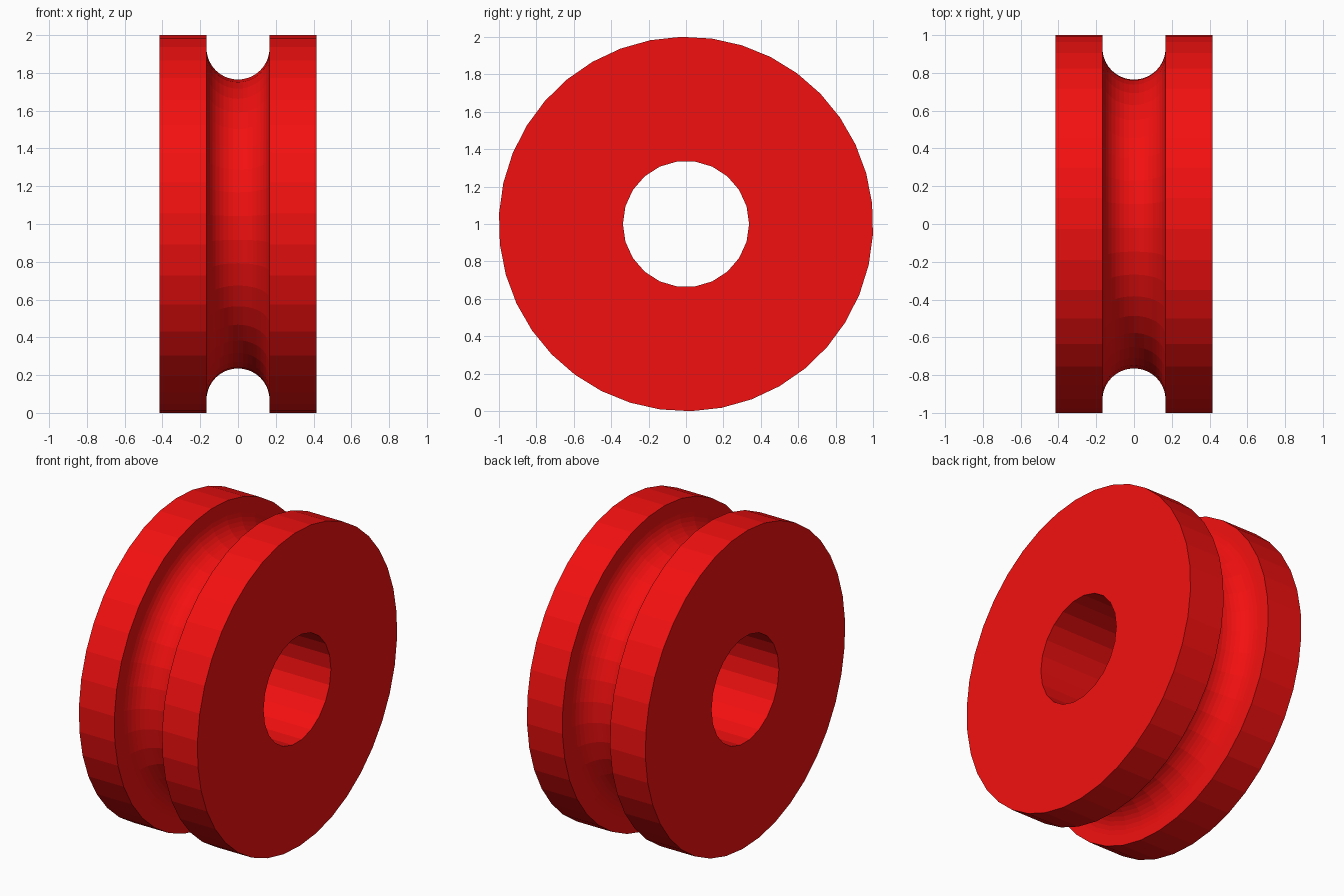
import bpy, bmesh
from math import sin, cos, pi, radians

cube = bpy.data.objects.get("Cube")
if cube:
    bpy.data.objects.remove(cube)

HALF_WIDTH = 0.415
GROOVE_R = 0.167
GROOVE_CENTRE = 0.932
ARC_STEPS = 20


def turned_solid(name, profile, sides, phase):
    """Turn (x, radius) points about the x axis into a capped solid."""
    bm = bmesh.new()
    rings = []
    for x, r in profile:
        angles = [phase + 2 * pi * i / sides for i in range(sides)]
        rings.append([bm.verts.new((x, r * cos(a), 1 + r * sin(a))) for a in angles])
    for a, b in zip(rings, rings[1:]):
        for i in range(sides):
            j = (i + 1) % sides
            bm.faces.new((a[i], a[j], b[j], b[i]))
    bm.faces.new(rings[0])
    bm.faces.new(rings[-1])
    bmesh.ops.recalc_face_normals(bm, faces=bm.faces)
    mesh = bpy.data.meshes.new(name)
    bm.to_mesh(mesh)
    bm.free()
    obj = bpy.data.objects.new(name, mesh)
    bpy.context.collection.objects.link(obj)
    return obj


# Wheel body: two flat rims with a round-bottomed groove between them
groove = []
for i in range(ARC_STEPS + 1):
    t = pi * i / ARC_STEPS
    groove.append((-GROOVE_R * cos(t), GROOVE_CENTRE - GROOVE_R * sin(t)))
profile = ([(-HALF_WIDTH, 1), (-GROOVE_R, 1)] + groove
           + [(GROOVE_R, 1), (HALF_WIDTH, 1)])
wheel = turned_solid("grooved_wheel", profile, 38, radians(-3.2))

# Axle hole
cutter = turned_solid("axle_hole_cutter", [(-1, 0.337), (1, 0.337)], 22, 0)
cutter.hide_render = True
hole = wheel.modifiers.new("axle_hole", 'BOOLEAN')
hole.operation = 'DIFFERENCE'
hole.solver = 'EXACT'
hole.object = cutter
bpy.context.view_layer.objects.active = wheel
bpy.ops.object.modifier_apply(modifier=hole.name)
bpy.data.objects.remove(cutter)

# Red material
red = bpy.data.materials.new("red")
red.use_nodes = True
colour = (0.9, 0.005, 0.005, 1)
red.diffuse_color = colour
red.node_tree.nodes["Principled BSDF"].inputs["Base Color"].default_value = colour
wheel.data.materials.clear()
wheel.data.materials.append(red)
